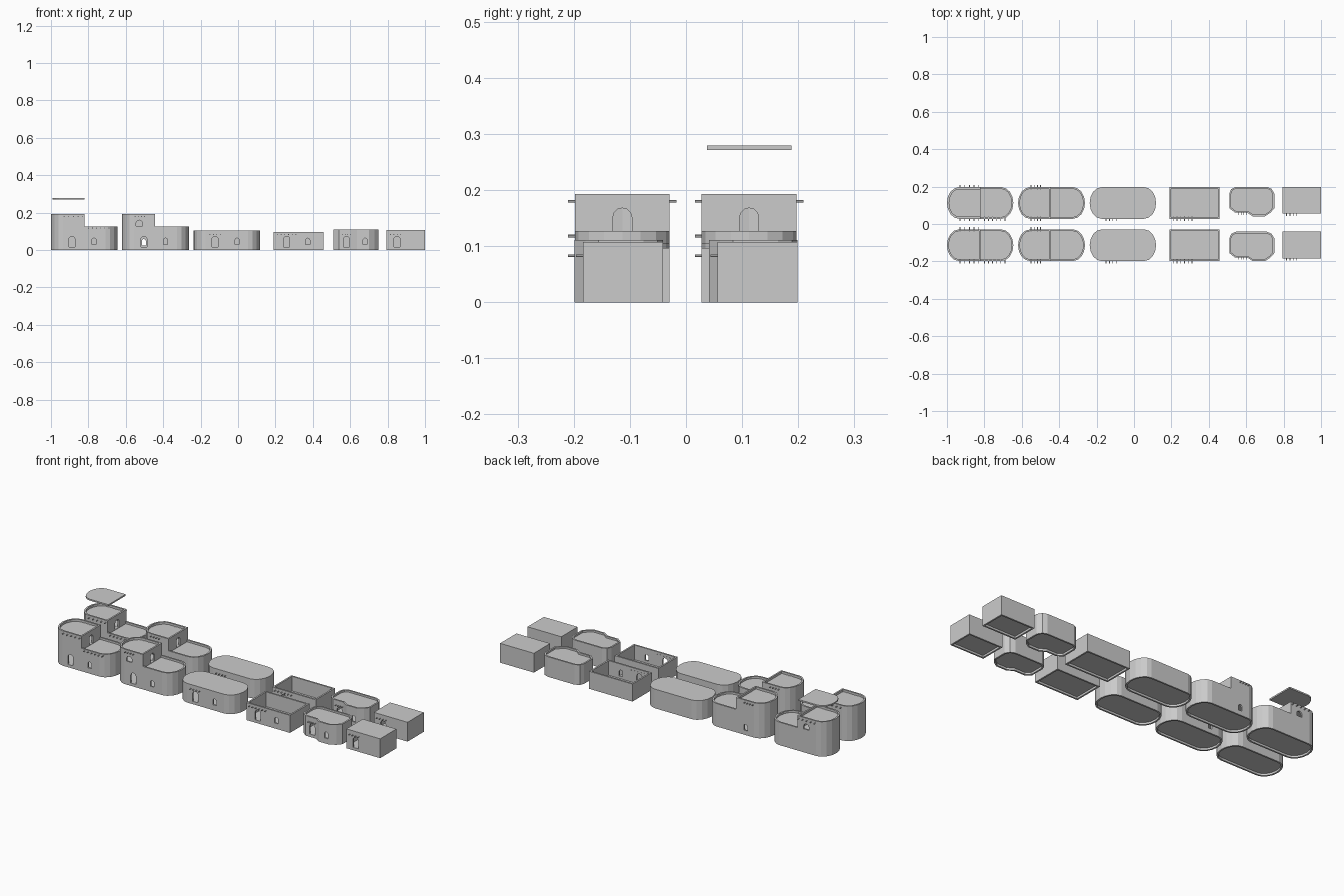
import bpy, bmesh, math
from mathutils import Vector

if "Cube" in bpy.data.objects:
    bpy.data.objects.remove(bpy.data.objects["Cube"])

clay = bpy.data.materials.new("clay_grey")
clay.use_nodes = True
clay.diffuse_color = (0.6, 0.6, 0.6, 1)
clay.node_tree.nodes["Principled BSDF"].inputs["Base Color"].default_value = (0.6, 0.6, 0.6, 1)

WALL = 0.009
FLOOR = 0.016


def prism(name, pts, lo, hi, axis="z"):
    """Extrude a 2D outline from lo to hi along an axis."""
    place = {"z": lambda a, b, c: (a, b, c),
             "y": lambda a, b, c: (a, c, b),
             "x": lambda a, b, c: (c, a, b)}[axis]
    bm = bmesh.new()
    low = [bm.verts.new(place(a, b, lo)) for a, b in pts]
    high = [bm.verts.new(place(a, b, hi)) for a, b in pts]
    bm.faces.new(low)
    bm.faces.new(high)
    n = len(pts)
    for i in range(n):
        j = (i + 1) % n
        bm.faces.new((low[i], low[j], high[j], high[i]))
    bmesh.ops.recalc_face_normals(bm, faces=bm.faces)
    me = bpy.data.meshes.new(name)
    bm.to_mesh(me)
    bm.free()
    me.materials.append(clay)
    ob = bpy.data.objects.new(name, me)
    bpy.context.collection.objects.link(ob)
    return ob


def rect(x0, x1, y0, y1):
    return [(x0, y0), (x1, y0), (x1, y1), (x0, y1)]


def rounded_ends(x0, x1, y0, y1, rx=0.064, steps=8):
    """Long outline with a faceted elliptical end on each side."""
    cy, ry = (y0 + y1) / 2, (y1 - y0) / 2
    pts = []
    for cx, start in ((x1 - rx, -90), (x0 + rx, 90)):
        for i in range(steps + 1):
            a = math.radians(start + 180 * i / steps)
            pts.append((cx + rx * math.cos(a), cy + ry * math.sin(a)))
    return pts


def inset(pts, d):
    """Move every side of a counter-clockwise outline inwards."""
    out = []
    for i, p in enumerate(pts):
        p, a, b = Vector(p), Vector(pts[i - 1]), Vector(pts[(i + 1) % len(pts)])
        u, v = (p - a).normalized(), (b - p).normalized()
        n1, n2 = Vector((-u.y, u.x)), Vector((-v.y, v.x))
        out.append(tuple(p + (n1 + n2) * d / (1 + n1.dot(n2))))
    return out


def clip(pts, x, side):
    """Keep the outline on one side (+1 or -1) of a given x."""
    out = []
    for i, q in enumerate(pts):
        p = pts[i - 1]
        dp, dq = (p[0] - x) * side, (q[0] - x) * side
        if dp * dq < 0:
            out.append((x, p[1] + (q[1] - p[1]) * dp / (dp - dq)))
        if dq >= 0:
            out.append(q)
    return out


def arch(c, z0, w, h, depth, axis="y"):
    """Arched opening cutter around a wall at the given depth."""
    r = w / 2
    pts = [(c - r, z0), (c + r, z0)]
    for i in range(7):
        a = math.pi * i / 6
        pts.append((c + r * math.cos(a), z0 + h - r + r * math.sin(a)))
    return prism("cutter", pts, depth - 0.02, depth + 0.02, axis)


def carve(ob, cutters):
    for c in cutters:
        c.hide_render = True
        mod = ob.modifiers.new("cut", "BOOLEAN")
        mod.operation, mod.solver, mod.object = "DIFFERENCE", "EXACT", c
        deps = bpy.context.evaluated_depsgraph_get()
        me = bpy.data.meshes.new_from_object(ob.evaluated_get(deps))
        ob.modifiers.clear()
        ob.data = me
        bpy.data.objects.remove(c)


def beams(name, x0, x1, z, y, count=5):
    """Row of short round roof beams poking out of a wall."""
    bm = bmesh.new()
    for i in range(count):
        vs = bmesh.ops.create_cone(bm, cap_ends=True, segments=6, radius1=0.0025,
                                   radius2=0.0025, depth=0.024)["verts"]
        for v in vs:
            v.co = Vector((x0 + (x1 - x0) * i / (count - 1) + v.co.x, y + v.co.z, z + v.co.y))
    bmesh.ops.recalc_face_normals(bm, faces=bm.faces)
    me = bpy.data.meshes.new(name)
    bm.to_mesh(me)
    bm.free()
    me.materials.append(clay)
    ob = bpy.data.objects.new(name, me)
    bpy.context.collection.objects.link(ob)
    return ob


def house(name, outline, height, roof, openings, step=None, low=0.127):
    """Hollow house; roof is 'flat', 'parapet' or 'open'."""
    ob = prism(name, outline, 0, height)
    inner = inset(outline, WALL)
    cuts = [prism("cutter", inner, -0.1, FLOOR - 0.005)]
    if step is not None:
        up, down = clip(inner, step - WALL, -1), clip(inner, step, 1)
        cuts += [prism("cutter", rect(step, step + 1, -1, 1), low, 1),
                 prism("cutter", down, low - 0.011, 0.5),
                 prism("cutter", inner, FLOOR, low - 0.018),
                 prism("cutter", up, low - 0.008, height - 0.018),
                 prism("cutter", up, height - 0.012, 0.5)]
    elif roof == "open":
        cuts.append(prism("cutter", inner, FLOOR, 0.5))
    else:
        drop = 0.01 if roof == "parapet" else 0
        cuts.append(prism("cutter", inner, FLOOR, height - drop - 0.006))
        if drop:
            cuts.append(prism("cutter", inner, height - drop, 0.5))
    carve(ob, cuts + openings)
    return ob


F, B = -0.198, -0.029          # front and back wall lines of the front row
MID = (F + B) / 2


def door(x, y=F):
    return arch(x, FLOOR, 0.033, 0.058, y)


def window(x, y=F, z=0.03):
    return arch(x, z, 0.022, 0.034, y)


# Two-storey houses
tall_a = rounded_ends(-1.0, -0.645, F, B)
tall_b = rounded_ends(-0.62, -0.262, F, B)
row = [
    house("tall_house_a", tall_a, 0.193, "parapet",
          [door(-0.888), window(-0.77), arch(-0.875, 0.13, 0.034, 0.03, B),
           arch(MID, 0.118, 0.034, 0.05, -0.82, "x")], step=-0.82),
    house("tall_house_b", tall_b, 0.193, "parapet",
          [door(-0.503), window(-0.387), window(-0.503, B, 0.025),
           arch(-0.528, 0.13, 0.034, 0.03, F),
           arch(MID, 0.118, 0.034, 0.05, -0.445, "x")], step=-0.445),
    # Single-storey houses
    house("long_house", rounded_ends(-0.237, 0.118, F, B), 0.106, "flat",
          [door(-0.123), window(-0.005)]),
    house("courtyard_house", rect(0.19, 0.457, F, B), 0.097, "open",
          [door(0.26), window(0.373)]),
    beams("upper_beams_a_front", -0.93, -0.83, 0.18, F),
    beams("upper_beams_a_back", -0.93, -0.83, 0.18, B),
    beams("lower_beams_a", -0.80, -0.69, 0.118, F, 6),
    beams("upper_beams_b_front", -0.55, -0.50, 0.18, F, 4),
    beams("upper_beams_b_back", -0.55, -0.50, 0.18, B, 4),
    beams("long_house_beams", -0.15, -0.095, 0.083, F, 4),
    beams("courtyard_beams", 0.21, 0.31, 0.083, F, 6),
]

# Small houses, the first with a bay at the front
T = -0.041
bay = [(0.51, -0.115), (0.54, -0.138), (0.605, -0.138), (0.635, -0.158), (0.70, -0.158),
       (0.73, -0.138), (0.75, -0.115), (0.75, -0.035), (0.735, -0.01), (0.71, 0),
       (0.545, 0), (0.52, -0.012), (0.51, -0.035)]
small = [
    house("bay_house", [(x, y + T) for x, y in bay], 0.111, "parapet",
          [door(0.58, T - 0.138), window(0.68, T - 0.158)]),
    house("small_house", rect(0.793, 1.0, -0.184, T), 0.107, "flat", [door(0.85, -0.184)]),
    beams("bay_house_beams", 0.56, 0.60, 0.083, T - 0.138, 4),
    beams("small_house_beams", 0.815, 0.87, 0.083, -0.184, 4),
]

# Back row repeats the front row
for group, shift in ((row, 0.226), (small, 0.24)):
    for ob in group:
        twin = ob.copy()
        twin.name = ob.name + "_back_row"
        twin.location.y = shift
        bpy.context.collection.objects.link(twin)

# Lifted roof slab over the first back house
slab = prism("lifted_roof", clip(inset(tall_a, WALL), -0.82, -1), 0.271, 0.279)
slab.location.y = 0.226
